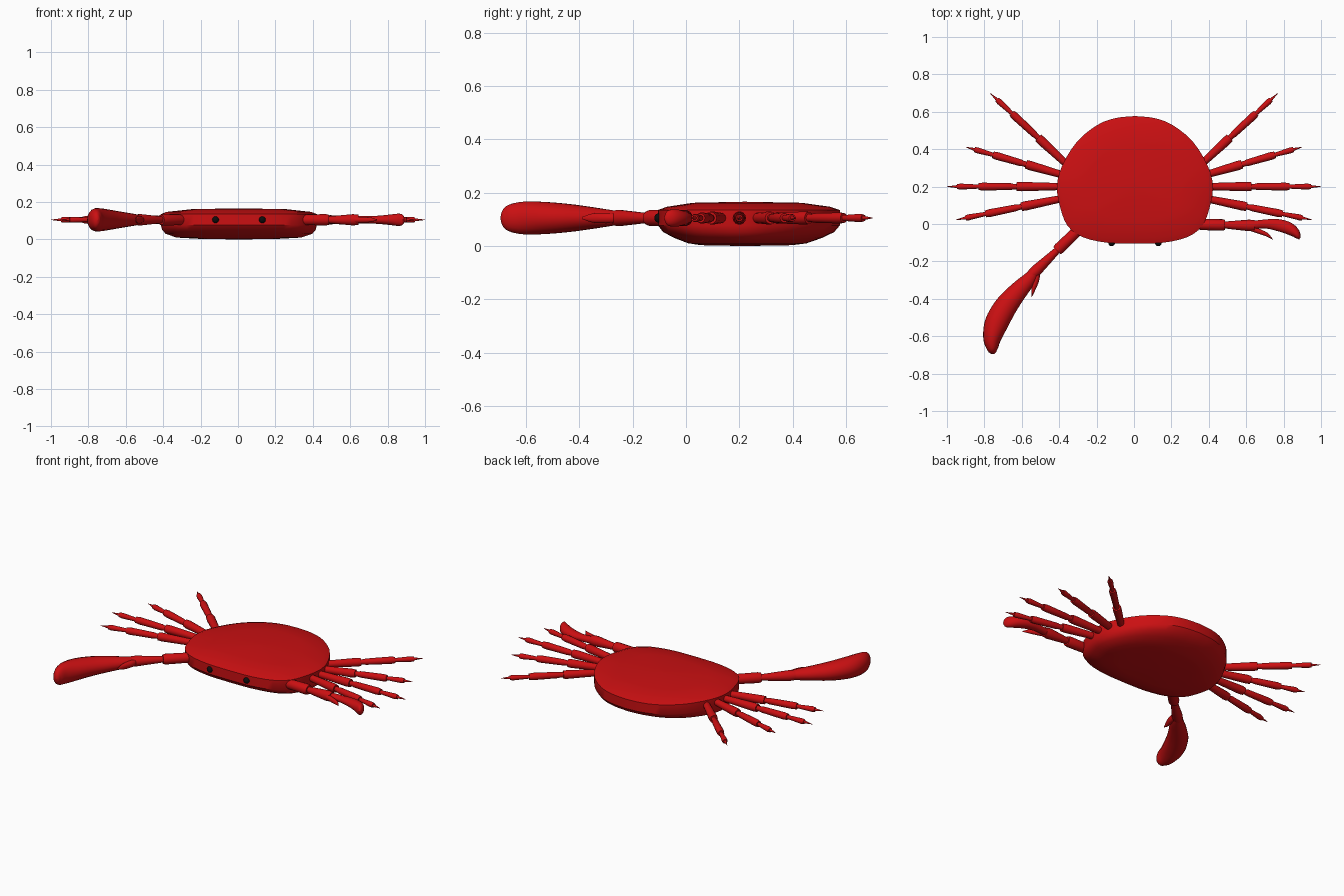
import bpy, bmesh, math
from mathutils import Vector

if "Cube" in bpy.data.objects:
    bpy.data.objects.remove(bpy.data.objects["Cube"])


def material(name, color):
    m = bpy.data.materials.new(name)
    m.use_nodes = True
    m.diffuse_color = color
    m.node_tree.nodes["Principled BSDF"].inputs["Base Color"].default_value = color
    return m


RED = material("crab red", (0.6, 0.005, 0.006, 1))
BLACK = material("eye black", (0.004, 0.004, 0.004, 1))
MID = 0.105  # height of the limbs


def smooth(pts, steps):
    """Catmull-Rom interpolation through tuples of any size."""
    pts = [Vector(p) for p in pts]
    ext = [pts[0] * 2 - pts[1]] + pts + [pts[-1] * 2 - pts[-2]]
    out = []
    for a, b, c, d in zip(ext, ext[1:], ext[2:], ext[3:]):
        for i in range(steps):
            t = i / steps
            out.append((b * 2 + (c - a) * t + (a * 2 - b * 5 + c * 4 - d) * t**2
                        + (b * 3 - a - c * 3 + d) * t**3) / 2)
    return out + [pts[-1]]


def skin(name, rings, mat=RED):
    """Join rings of points into a closed, capped surface."""
    bm = bmesh.new()
    loops = [[bm.verts.new(p) for p in ring] for ring in rings]
    n = len(loops[0])
    for a, b in zip(loops, loops[1:]):
        for i in range(n):
            j = (i + 1) % n
            bm.faces.new((a[i], a[j], b[j], b[i]))
    bm.faces.new(loops[0])
    bm.faces.new(loops[-1])
    bmesh.ops.recalc_face_normals(bm, faces=bm.faces)
    me = bpy.data.meshes.new(name)
    bm.to_mesh(me)
    bm.free()
    me.materials.append(mat)
    ob = bpy.data.objects.new(name, me)
    bpy.context.collection.objects.link(ob)
    bpy.ops.object.select_all(action="DESELECT")
    ob.select_set(True)
    bpy.context.view_layer.objects.active = ob
    bpy.ops.object.shade_smooth_by_angle(angle=math.radians(35))
    return ob


def limb(name, start, end, steps, sides=14):
    """Straight jointed tube; steps are (fraction along, radius)."""
    a, b = Vector((*start, MID)), Vector((*end, MID))
    d = (b - a).normalized()
    side, up = Vector((-d.y, d.x, 0)), Vector((0, 0, 1))
    angles = [math.tau * i / sides for i in range(sides)]
    return skin(name, [[a.lerp(b, t) + (side * math.cos(w) + up * math.sin(w)) * r
                        for w in angles] for t, r in steps])


def claw(name, stations, sides=18):
    """Curved finger; stations are (x, y, half width, half height)."""
    st = smooth(stations, 4)
    rings = []
    for i, s in enumerate(st):
        d = st[min(i + 1, len(st) - 1)] - st[max(i - 1, 0)]
        d = Vector((d[0], d[1], 0)).normalized()
        side = Vector((-d.y, d.x, 0))
        w, h = max(s[2], 0.001), max(s[3], 0.001)
        rings.append([Vector((s[0], s[1], MID)) + side * w * math.cos(a)
                      + Vector((0, 0, h * math.sin(a)))
                      for a in (math.tau * k / sides for k in range(sides))])
    return skin(name, rings)


# Shell: one outline scaled through stacked layers
half = smooth([(0, -0.105), (0.15, -0.1), (0.28, -0.07), (0.36, -0.01), (0.4, 0.09),
               (0.417, 0.2), (0.39, 0.31), (0.31, 0.44), (0.2, 0.53), (0.1, 0.567),
               (0, 0.577)], 3)
outline = half + [Vector((-p.x, p.y)) for p in reversed(half[1:-1])]
layers = [(0.02, 0.02, 0), (0.5, 0.5, 0.003), (0.8, 0.65, 0.01), (0.94, 0.81, 0.03),
          (0.985, 0.94, 0.052), (1, 1, 0.077), (1, 1, 0.135), (0.93, 0.9, 0.147),
          (0.6, 0.6, 0.162), (0.02, 0.02, 0.166)]
CY = 0.22
skin("shell", [[(0.005 + p.x * sx, CY + (p.y - CY) * sy, z) for p in outline]
               for sx, sy, z in layers])

# Walking legs: three stepped joints and a pointed toe
joints = [(0, 0.019), (0.34, 0.025), (0.38, 0.023), (0.38, 0.015), (0.41, 0.015),
          (0.43, 0.018), (0.68, 0.021), (0.72, 0.018), (0.72, 0.011), (0.75, 0.012),
          (0.88, 0.016), (0.91, 0.013), (0.91, 0.008), (1, 0.001)]
legs = [((0.39, 0.135), (0.952, 0.022)), ((0.4, 0.2), (1, 0.2)),
        ((0.38, 0.262), (0.9, 0.412)), ((0.355, 0.315), (0.77, 0.7))]
for label, s in (("left", 1), ("right", -1)):
    for i, (a, b) in enumerate(legs):
        limb(f"{label}_leg_{i + 1}", (a[0] * s, a[1]), (b[0] * s, b[1]), joints)

# Claw arms
arm = [(0, 0.026), (0.05, 0.029), (0.42, 0.031), (0.47, 0.027), (0.47, 0.018),
       (0.52, 0.02), (0.9, 0.031), (1, 0.028)]
limb("right_arm", (-0.29, -0.025), (-0.55, -0.275), arm)
limb("left_arm", (0.345, -0.003), (0.645, -0.008), arm)

# Large right claw with its small thumb
claw("right_claw", [(-0.52, -0.24, 0.02, 0.024), (-0.56, -0.295, 0.037, 0.032),
                    (-0.62, -0.36, 0.05, 0.042), (-0.685, -0.44, 0.061, 0.053),
                    (-0.735, -0.53, 0.063, 0.061), (-0.758, -0.61, 0.049, 0.062),
                    (-0.757, -0.665, 0.031, 0.05), (-0.752, -0.688, 0.016, 0.028),
                    (-0.75, -0.696, 0.001, 0.001)])
claw("right_thumb", [(-0.515, -0.25, 0.015, 0.018), (-0.525, -0.3, 0.018, 0.02),
                     (-0.538, -0.35, 0.011, 0.017), (-0.547, -0.39, 0.001, 0.004)])

# Small left claw with its thumb
claw("left_claw", [(0.63, -0.006, 0.022, 0.022), (0.7, 0, 0.024, 0.02),
                   (0.76, -0.004, 0.031, 0.023), (0.82, -0.02, 0.033, 0.029),
                   (0.86, -0.045, 0.026, 0.033), (0.878, -0.07, 0.014, 0.026),
                   (0.882, -0.083, 0.001, 0.001)])
claw("left_thumb", [(0.62, -0.022, 0.014, 0.016), (0.67, -0.04, 0.013, 0.015),
                    (0.71, -0.057, 0.01, 0.012), (0.742, -0.082, 0.001, 0.003)])

# Eyes
for label, x in (("left", 0.13), ("right", -0.12)):
    bpy.ops.mesh.primitive_uv_sphere_add(segments=16, ring_count=10, radius=0.018,
                                         location=(x, -0.101, MID))
    eye = bpy.context.object
    eye.name = f"{label}_eye"
    eye.data.materials.append(BLACK)
    bpy.ops.object.shade_smooth()
